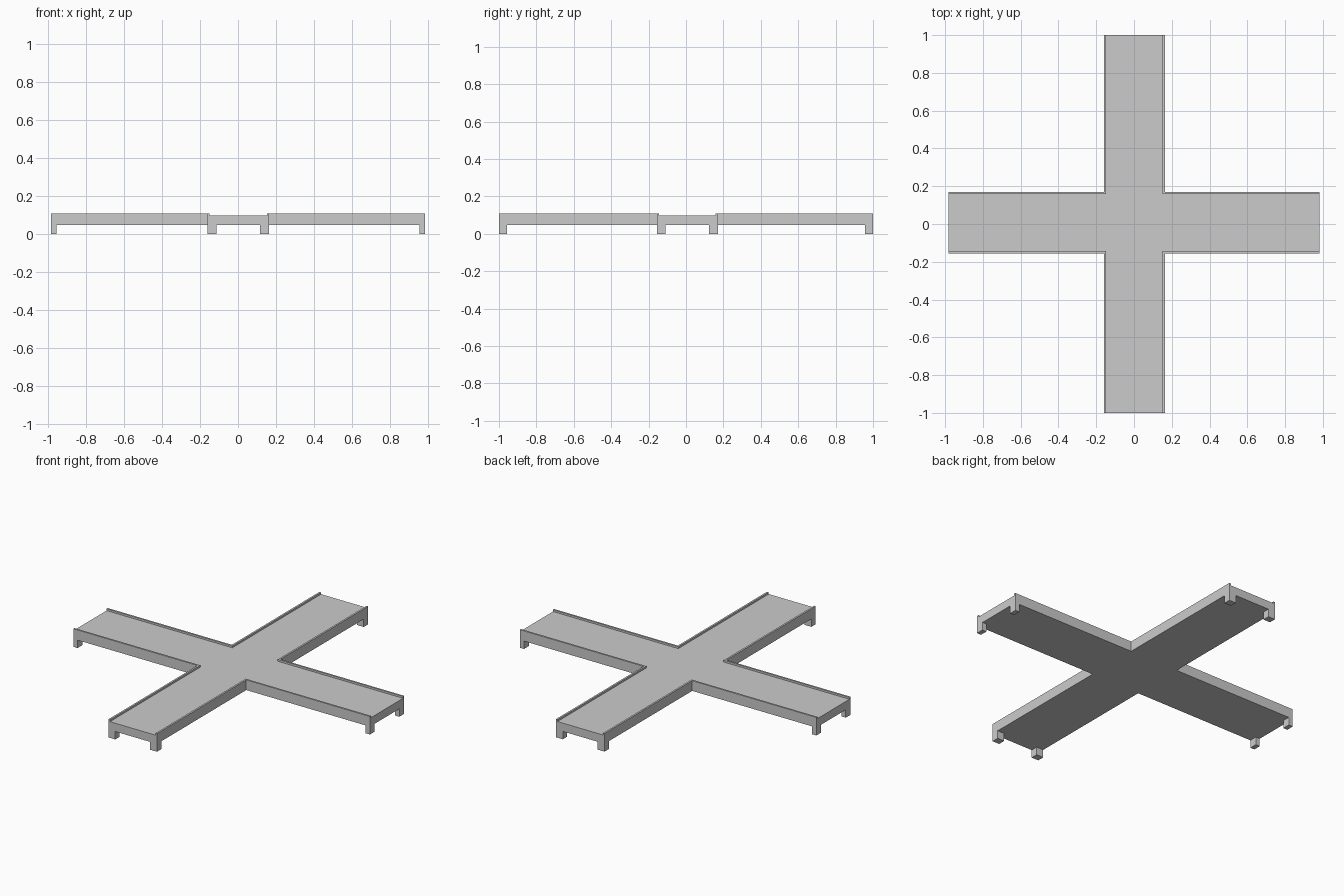
import bpy, bmesh

if "Cube" in bpy.data.objects:
    bpy.data.objects.remove(bpy.data.objects["Cube"])

ZB, ZD, ZT = 0.047, 0.097, 0.108        # deck underside, deck top, rail top
X0, X1 = -0.16, 0.163                   # sides of the front/back arms
Y0, Y1 = -0.155, 0.17                   # sides of the left/right arms
XE, YE = 0.983, 1.0                     # arm ends
RAIL = 0.011


def prism(name, outline, z0, z1):
    """Extrude a flat outline from z0 up to z1."""
    bm = bmesh.new()
    face = bm.faces.new([bm.verts.new((x, y, z0)) for x, y in outline])
    top = bmesh.ops.extrude_face_region(bm, geom=[face])["geom"]
    bmesh.ops.translate(bm, vec=(0, 0, z1 - z0),
                        verts=[v for v in top if isinstance(v, bmesh.types.BMVert)])
    bmesh.ops.recalc_face_normals(bm, faces=bm.faces)
    mesh = bpy.data.meshes.new(name)
    bm.to_mesh(mesh)
    bm.free()
    obj = bpy.data.objects.new(name, mesh)
    bpy.context.collection.objects.link(obj)
    return obj


def box(name, xa, xb, ya, yb, z0, z1):
    return prism(name, [(xa, ya), (xb, ya), (xb, yb), (xa, yb)], z0, z1)


# Cross-shaped deck
prism("deck", [(X0, -YE), (X1, -YE), (X1, Y0), (XE, Y0), (XE, Y1), (X1, Y1),
               (X1, YE), (X0, YE), (X0, Y1), (-XE, Y1), (-XE, Y0), (X0, Y0)], ZB, ZD)

# Rails and legs on the front and back arms
for s, arm in ((-1, "front"), (1, "back")):
    inner = Y0 if s < 0 else Y1
    for edge, d, side in ((X0, 1, "left"), (X1, -1, "right")):
        box(f"{arm}_{side}_rail", edge, edge + d * RAIL, inner, s * YE, ZD, ZT)
        box(f"{arm}_{side}_leg", edge, edge + d * 0.046,
            s * (YE - 0.042), s * YE, 0, ZB)

# Rails and legs on the left and right arms
for s, arm in ((-1, "left"), (1, "right")):
    inner = X0 if s < 0 else X1
    for edge, d, side in ((Y0, 1, "front"), (Y1, -1, "back")):
        box(f"{arm}_{side}_rail", inner - s * RAIL, s * XE,
            edge, edge + d * RAIL, ZD, ZT)
        box(f"{arm}_{side}_leg", s * (XE - 0.028), s * XE,
            edge, edge + d * 0.046, 0, ZB)
